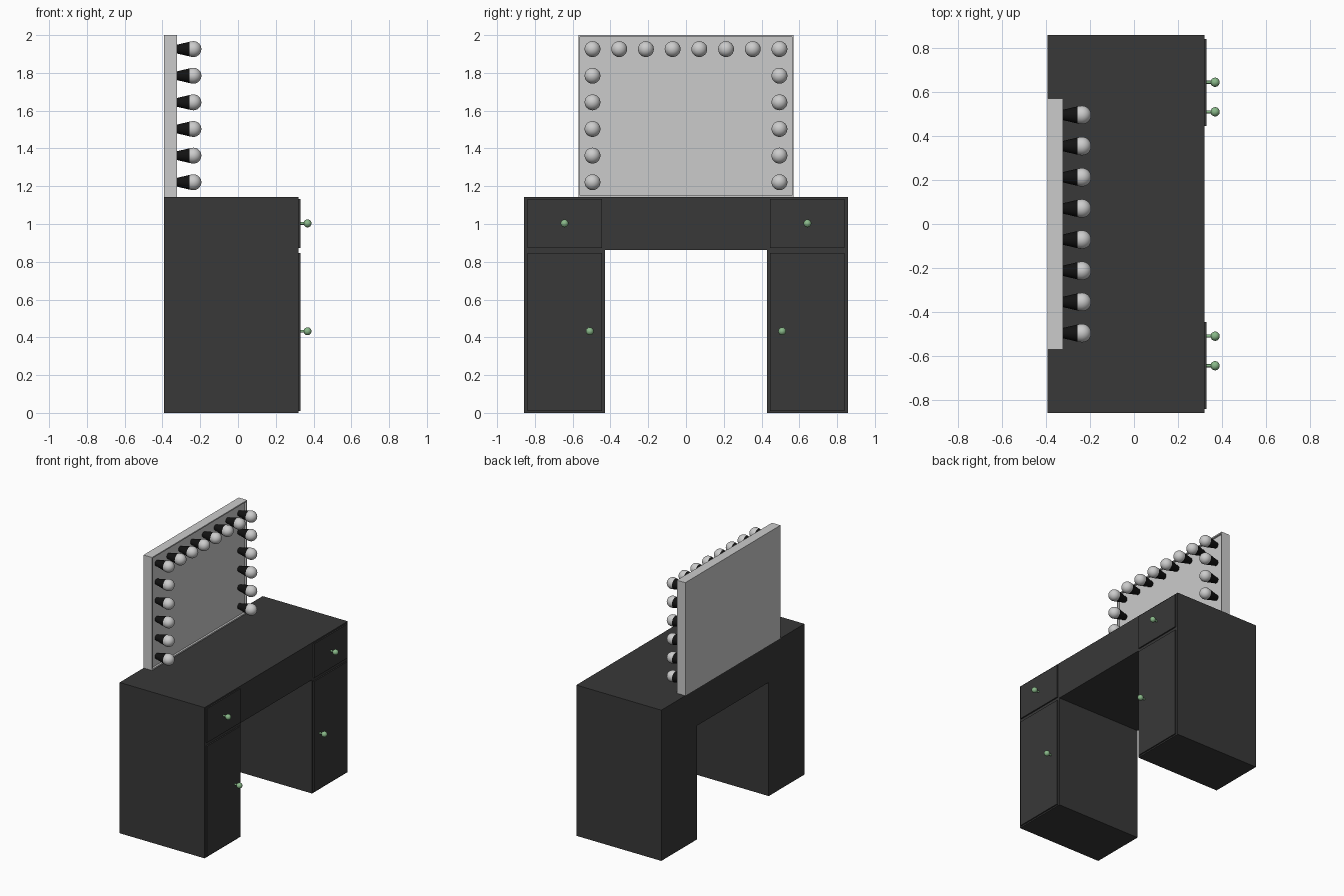
import bpy, bmesh, math
from mathutils import Matrix, Vector

if "Cube" in bpy.data.objects:
    bpy.data.objects.remove(bpy.data.objects["Cube"])


def material(name, rgb):
    m = bpy.data.materials.new(name)
    m.diffuse_color = (*rgb, 1)
    m.use_nodes = True
    m.node_tree.nodes["Principled BSDF"].inputs["Base Color"].default_value = m.diffuse_color
    return m


DARK = material("dark_wood", (0.04, 0.04, 0.04))
BLACK = material("black_socket", (0.006, 0.006, 0.006))
GREEN = material("green_knob", (0.25, 0.48, 0.25))


def finish(name, bm, mat=None, smooth=False):
    bmesh.ops.recalc_face_normals(bm, faces=bm.faces)
    me = bpy.data.meshes.new(name)
    bm.to_mesh(me)
    bm.free()
    ob = bpy.data.objects.new(name, me)
    bpy.context.collection.objects.link(ob)
    if mat:
        me.materials.append(mat)
    if smooth:
        bpy.context.view_layer.objects.active = ob
        ob.select_set(True)
        bpy.ops.object.shade_smooth_by_angle(angle=math.radians(40))
        ob.select_set(False)
    return ob


def box_bm(lo, hi):
    lo, hi = Vector(lo), Vector(hi)
    bm = bmesh.new()
    m = Matrix.Translation((lo + hi) / 2) @ Matrix.Diagonal((*(hi - lo), 1))
    bmesh.ops.create_cube(bm, size=1, matrix=m)
    return bm


def lathe(name, profile, y, z, mat=None, steps=24):
    """Spin (x, radius) points around an axis parallel to x through (y, z)."""
    bm = bmesh.new()
    vs = [bm.verts.new((x, y + r, z)) for x, r in profile]
    es = [bm.edges.new(p) for p in zip(vs, vs[1:])]
    bmesh.ops.spin(bm, geom=vs + es, cent=(0, y, z), axis=(1, 0, 0),
                   angle=2 * math.pi, steps=steps)
    bmesh.ops.remove_doubles(bm, verts=bm.verts, dist=1e-5)
    return finish(name, bm, mat, True)


def arc(cx, r, a0, a1, n):
    """Profile points of a ball, angle 0 pointing at +x."""
    return [(cx + r * math.cos(a), r * math.sin(a))
            for a in (math.radians(a0 + (a1 - a0) * i / n) for i in range(n + 1))]


# Desk body: kneehole outline extruded front to back
W, IN, TOP, UNDER = 0.857, 0.43, 1.143, 0.862
XB, XF = -0.393, 0.32
outline = [(-W, 0), (-IN, 0), (-IN, UNDER), (IN, UNDER),
           (IN, 0), (W, 0), (W, TOP), (-W, TOP)]
bm = bmesh.new()
face = bm.faces.new([bm.verts.new((XB, y, z)) for y, z in outline])
ext = bmesh.ops.extrude_face_region(bm, geom=[face])
bmesh.ops.translate(bm, vec=(XF - XB, 0, 0),
                    verts=[g for g in ext["geom"] if isinstance(g, bmesh.types.BMVert)])
finish("desk_body", bm, DARK)

# Drawer fronts, doors and knobs on both pedestals
knob = [(0.32, 0), (0.32, 0.007), (0.35, 0.007)] + arc(0.368, 0.021, 160, 0, 10)
for side, s in (("left", -1), ("right", 1)):
    y0, y1 = sorted((s * 0.444, s * 0.84))
    for part, z0, z1, ky, kz in (("drawer", 0.873, 1.132, 0.643, 1.003),
                                 ("door", 0.01, 0.847, 0.509, 0.432)):
        finish(f"{side}_{part}_front", box_bm((XF - 0.01, y0, z0), (0.33, y1, z1)), DARK)
        lathe(f"{side}_{part}_knob", knob, s * ky, kz, GREEN, 16)

# Mirror: slab with a thin raised rim around the glass
bm = box_bm((XB, -0.57, TOP), (-0.322, 0.57, 2.0))
front = max(bm.faces, key=lambda f: f.calc_center_median().x)
bmesh.ops.inset_region(bm, faces=[front], thickness=0.013)
rim = bmesh.ops.extrude_face_region(bm, geom=[front])
bmesh.ops.translate(bm, vec=(-0.015, 0, 0),
                    verts=[g for g in rim["geom"] if isinstance(g, bmesh.types.BMVert)])
if front.is_valid:
    bmesh.ops.delete(bm, geom=[front], context="FACES")
finish("mirror", bm)

# Light bulbs along the top and down both sides
YS = [-0.495 + 0.1414 * i for i in range(8)]
ZS = [1.926 - 0.141 * i for i in range(6)]
spots = [(y, ZS[0]) for y in YS] + [(y, z) for y in (YS[0], YS[-1]) for z in ZS[1:]]
socket = [(-0.337, 0), (-0.337, 0.02), (-0.256, 0.039), (-0.256, 0)]
bulb = [(-0.256, 0), (-0.256, 0.039)] + arc(-0.236, 0.042, 100, 0, 9)
for i, (y, z) in enumerate(spots, 1):
    lathe(f"bulb_socket_{i}", socket, y, z, BLACK)
    lathe(f"bulb_{i}", bulb, y, z)
